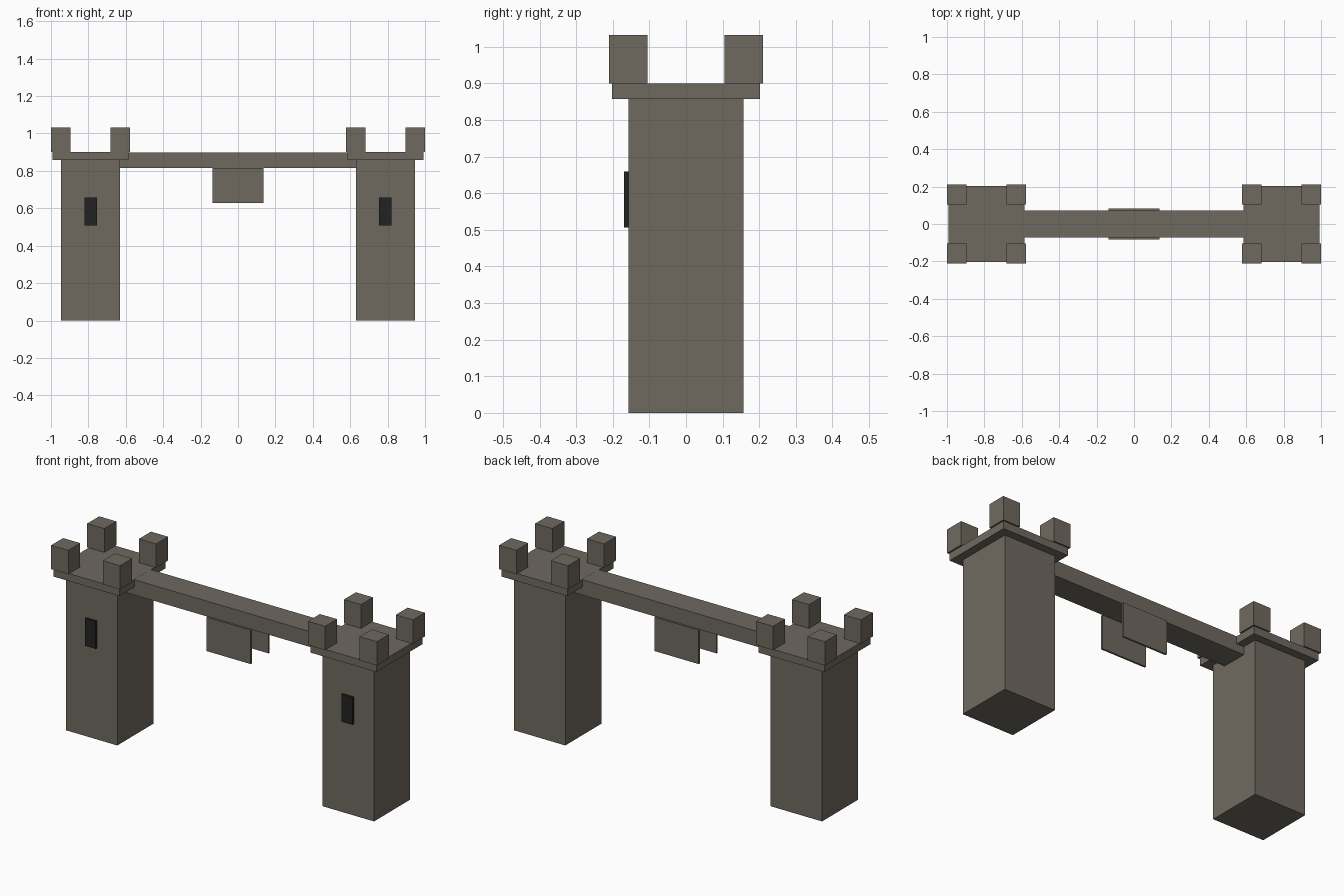
import bpy

cube = bpy.data.objects.get("Cube")
if cube:
    bpy.data.objects.remove(cube, do_unlink=True)


def make_material(name, colour):
    mat = bpy.data.materials.new(name)
    mat.use_nodes = True
    mat.diffuse_color = (*colour, 1)
    mat.node_tree.nodes["Principled BSDF"].inputs["Base Color"].default_value = (*colour, 1)
    return mat


stone = make_material("grey brown stone", (0.159, 0.144, 0.117))
dark = make_material("dark opening", (0.016, 0.016, 0.017))


def box(name, centre, size, mat):
    bpy.ops.mesh.primitive_cube_add(size=1, location=centre)
    ob = bpy.context.object
    ob.name = name
    ob.scale = size
    bpy.ops.object.transform_apply(location=False, rotation=False, scale=True)
    ob.data.materials.append(mat)
    return ob


TOWER_X = 0.788
TOWER_W = 0.315
SHAFT_TOP = 0.858
CAP_TOP = 0.9
MERLON_W = 0.105
MERLON_H = 0.132

# Two matching towers with caps, corner merlons and front windows
for label, side in (("left", 1), ("right", -1)):
    x = side * TOWER_X
    box(f"{label}_tower", (x, 0, SHAFT_TOP / 2), (TOWER_W, TOWER_W, SHAFT_TOP), stone)
    box(f"{label}_cap", (x, 0, (SHAFT_TOP + CAP_TOP) / 2),
        (0.405, 0.405, CAP_TOP - SHAFT_TOP), stone)
    for depth, sy in (("front", -1), ("back", 1)):
        for edge, sx in (("inner", -side), ("outer", side)):
            box(f"{label}_{depth}_{edge}_merlon",
                (x + sx * 0.159, sy * 0.158, CAP_TOP + MERLON_H / 2),
                (MERLON_W, MERLON_W, MERLON_H), stone)
    box(f"{label}_window", (x, -0.163, 0.583), (0.067, 0.013, 0.152), dark)

# Walkway between the towers
box("walkway", (0, 0, 0.857), (1.262, 0.145, 0.085), stone)

# Thin panels hanging from both faces of the walkway
for depth, sy in (("front", -1), ("back", 1)):
    box(f"{depth}_hanging_panel", (0, sy * 0.078, 0.722), (0.273, 0.0105, 0.188), stone)
